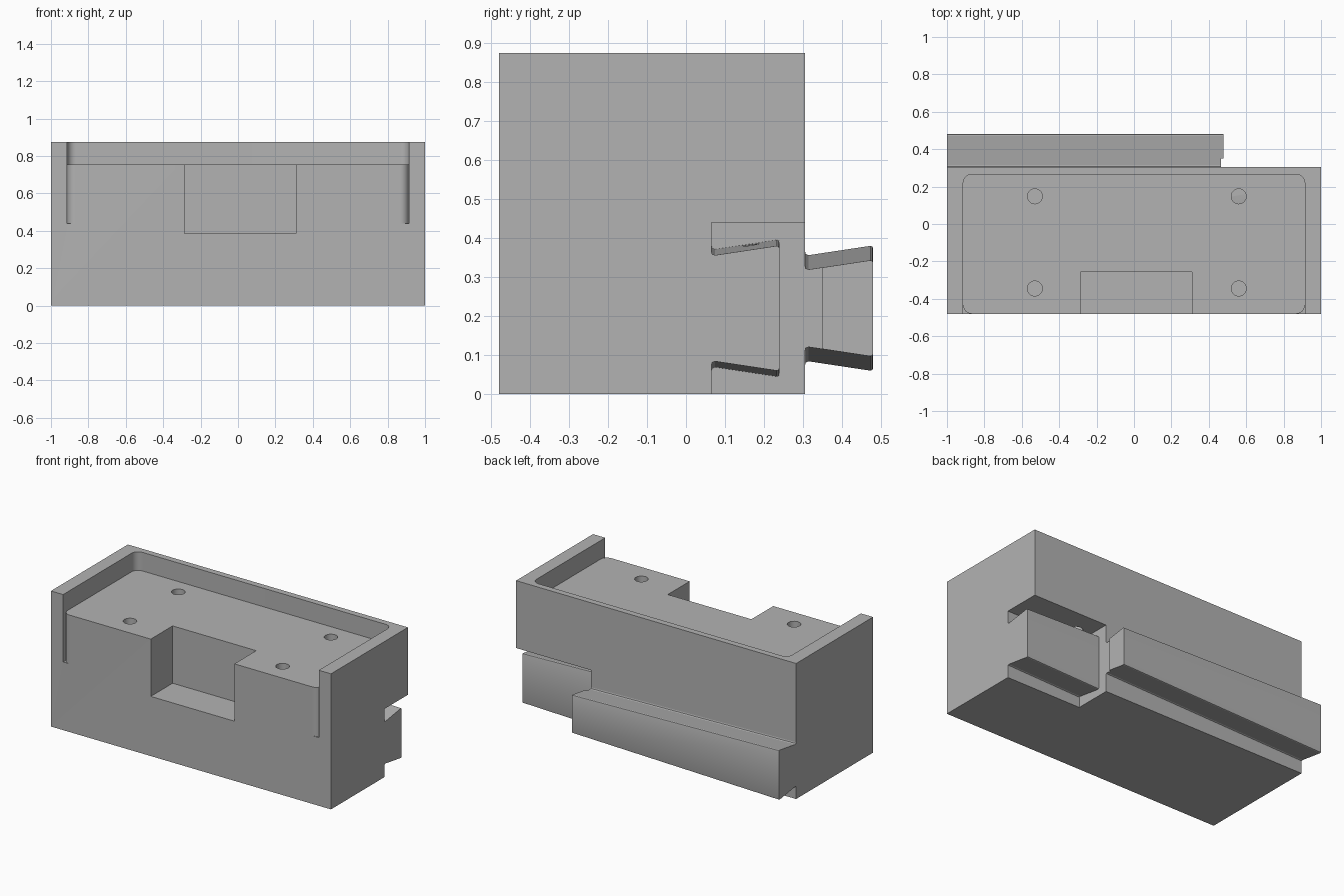
import bpy, bmesh
from math import sin, cos, pi, radians

cube = bpy.data.objects.get("Cube")
if cube:
    bpy.data.objects.remove(cube, do_unlink=True)

grey = bpy.data.materials.new("mid_grey")
grey.use_nodes = True
grey.diffuse_color = (0.45, 0.45, 0.45, 1)
grey.node_tree.nodes["Principled BSDF"].inputs["Base Color"].default_value = (0.45, 0.45, 0.45, 1)


def loft(name, ring_a, ring_b):
    """Closed solid between two matching rings of points."""
    bm = bmesh.new()
    a = [bm.verts.new(p) for p in ring_a]
    b = [bm.verts.new(p) for p in ring_b]
    bm.faces.new(a)
    bm.faces.new(b)
    n = len(a)
    for i in range(n):
        j = (i + 1) % n
        bm.faces.new((a[i], a[j], b[j], b[i]))
    bmesh.ops.recalc_face_normals(bm, faces=bm.faces)
    mesh = bpy.data.meshes.new(name)
    bm.to_mesh(mesh)
    bm.free()
    mesh.materials.append(grey)
    obj = bpy.data.objects.new(name, mesh)
    bpy.context.collection.objects.link(obj)
    return obj


def prism(name, outline, z0, z1):
    return loft(name, [(x, y, z0) for x, y in outline], [(x, y, z1) for x, y in outline])


def box(name, x0, x1, y0, y1, z0, z1):
    return prism(name, [(x0, y0), (x1, y0), (x1, y1), (x0, y1)], z0, z1)


def arc(cx, cy, r, start, end, steps=10):
    angles = [radians(start + (end - start) * i / steps) for i in range(steps + 1)]
    return [(cx + r * cos(t), cy + r * sin(t)) for t in angles]


def cut(obj, cutter):
    mod = obj.modifiers.new("cut", 'BOOLEAN')
    mod.operation = 'DIFFERENCE'
    mod.solver = 'EXACT'
    mod.object = cutter
    bpy.context.view_layer.objects.active = obj
    bpy.ops.object.modifier_apply(modifier=mod.name)


def rail(name, x0, x1, y0, half0, half1):
    """Tapered dovetail with a filleted neck and eased tips."""
    side = [(-0.02, 0.012), (0, 0.012), (0.002, 0.004), (0.009, 0.001),
            (0.168, 0.025), (0.173, 0.023), (0.175, 0.017)]

    def ring(x, half):
        top = [(x, y0 + y, 0.22 + half + h) for y, h in side]
        return top + [(x, y, 0.44 - z) for x, y, z in reversed(top)]
    return loft(name, ring(x0, half0), ring(x1, half1))


FRONT, BACK, TOP, DECK = -0.48, 0.305, 0.875, 0.755
WALL, R = 0.913, 0.045
STEP = 0.465

# Main block and the two dovetail rails
body = box("body", -1, 1, FRONT, BACK, 0, TOP)
back_rail = rail("back_rail", -1, 0.478, BACK, 0.135, 0.098)
recessed_rail = rail("recessed_rail", STEP, 1, 0.065, 0.15, 0.135)

# Tray pocket, open at the front, with rounded back corners
cutters = [prism("tray_cutter",
                 [(-WALL, -0.6), (WALL, -0.6)]
                 + arc(WALL - R, 0.265 - R, R, 0, 90)
                 + arc(R - WALL, 0.265 - R, R, 90, 180), DECK, 1)]

# Slits beside the rounded front corners of the deck
for s in (-1, 1):
    corner = [(s * x, y) for x, y in arc(WALL - R, FRONT + R, R, 0, -90)]
    cutters.append(prism("slit_cutter",
                         corner + [(s * (WALL - R), -0.6), (s * WALL, -0.6)], 0.44, 0.8))

# Front notch and the rear corner recess
cutters.append(box("notch_cutter", -0.287, 0.31, -0.6, -0.257, 0.385, 0.9))
cutters.append(box("recess_cutter", STEP, 1.1, 0.065, 0.5, -0.1, 0.44))

# Screw holes in the deck
holes = [prism("hole_cutter", arc(x, y, 0.04, 0, 348.75, 31), 0.38, 0.9)
         for x in (-0.53, 0.56) for y in (-0.345, 0.148)]
for c in cutters + holes:
    cut(body, c)
cut(recessed_rail, holes[-1])

# Small step at the end of the back rail
step_cutter = box("step_cutter", STEP, 0.6, 0.2, 0.35, 0, 0.5)
cut(back_rail, step_cutter)

for c in cutters + holes + [step_cutter]:
    bpy.data.objects.remove(c, do_unlink=True)

# Smooth the rounded corners and keep hard edges crisp
bpy.ops.object.select_all(action='DESELECT')
for obj in (body, back_rail, recessed_rail):
    obj.select_set(True)
bpy.context.view_layer.objects.active = body
bpy.ops.object.shade_smooth_by_angle(angle=radians(30))
